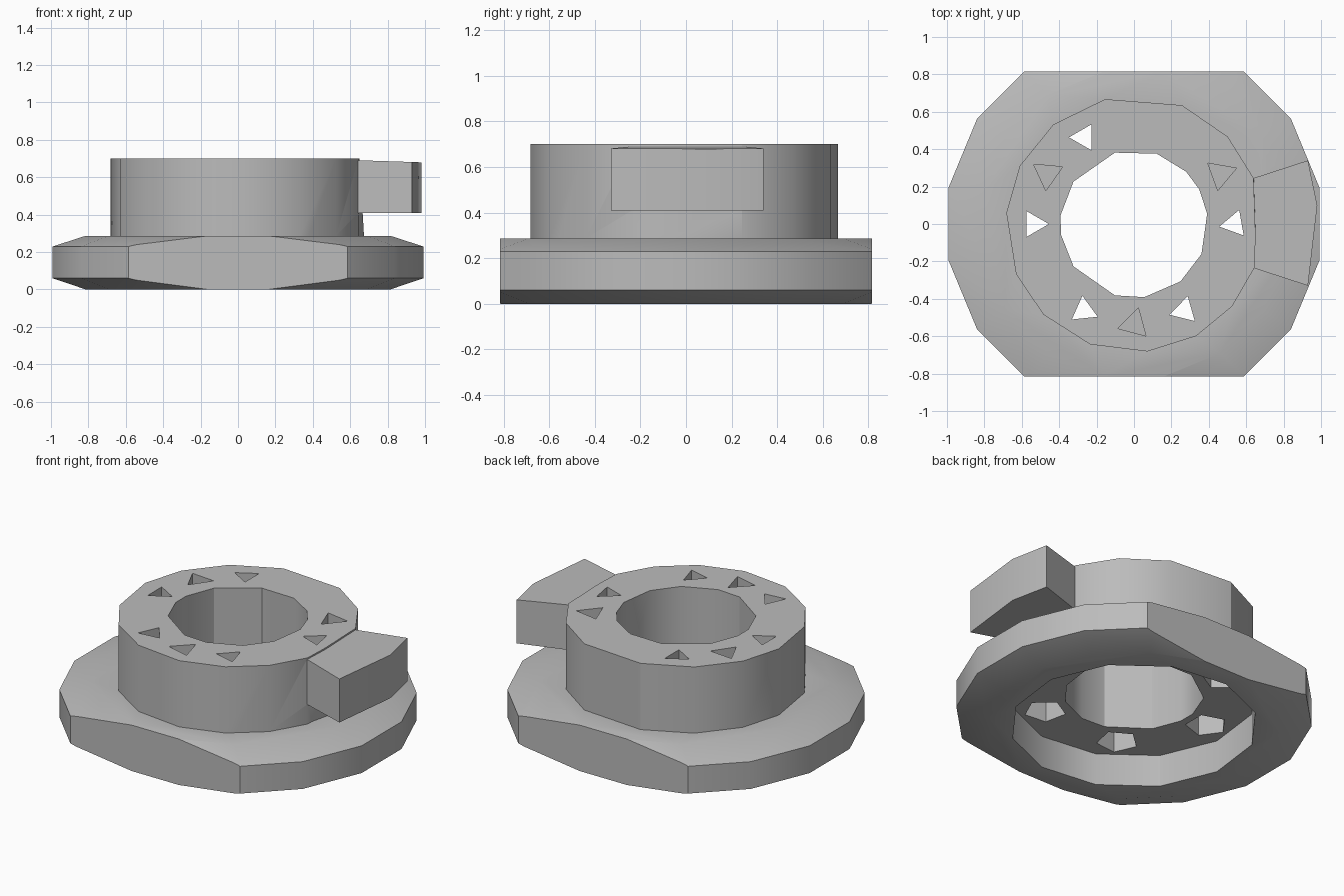
import bpy, bmesh
from math import cos, sin, radians
from mathutils import Vector

cube = bpy.data.objects.get("Cube")
if cube:
    bpy.data.objects.remove(cube)

steel = bpy.data.materials.new("plain_grey")
steel.use_nodes = True
GREY = (0.5, 0.5, 0.5, 1)
steel.diffuse_color = GREY
steel.node_tree.nodes["Principled BSDF"].inputs["Base Color"].default_value = GREY


def ring(angles, r, z, cx=0, cy=0):
    return [Vector((cx + r * cos(radians(a)), cy + r * sin(radians(a)), z)) for a in angles]


def even(n, start=0):
    return [start + 360 * i / n for i in range(n)]


def loft(name, rings, flats=None):
    """Closed solid through equal-sized rings, optionally trimmed at y = +-flats."""
    bm = bmesh.new()
    rows = [[bm.verts.new(p) for p in row] for row in rings]
    n = len(rows[0])
    for low, high in zip(rows, rows[1:]):
        for i in range(n):
            j = (i + 1) % n
            bm.faces.new((low[i], low[j], high[j], high[i]))
    bm.faces.new(rows[0][::-1])
    bm.faces.new(rows[-1])
    if flats:
        for side in (-1, 1):
            cut = bmesh.ops.bisect_plane(
                bm, geom=bm.verts[:] + bm.edges[:] + bm.faces[:],
                plane_co=(0, side * flats, 0), plane_no=(0, side, 0), clear_outer=True)
            rim = [e for e in cut["geom_cut"] if isinstance(e, bmesh.types.BMEdge)]
            bmesh.ops.contextual_create(bm, geom=rim)
    bmesh.ops.recalc_face_normals(bm, faces=bm.faces)
    mesh = bpy.data.meshes.new(name)
    bm.to_mesh(mesh)
    bm.free()
    obj = bpy.data.objects.new(name, mesh)
    bpy.context.collection.objects.link(obj)
    mesh.materials.append(steel)
    return obj


def combine(target, tool, operation):
    tool.hide_render = True
    mod = target.modifiers.new("combine", "BOOLEAN")
    mod.operation, mod.solver, mod.object = operation, "EXACT", tool
    bpy.context.view_layer.objects.active = target
    bpy.ops.object.modifier_apply(modifier=mod.name)
    bpy.data.objects.remove(tool)


# Chamfered round flange with two flat sides
spokes = even(16, 11.25)
body = loft("flanged_hub", [ring(spokes, r, z) for r, z in
                            ((0.83, 0), (1.01, 0.06), (1.01, 0.23), (0.83, 0.287))], flats=0.815)

# Raised neck
neck_angles = [-84, -61, -40, -20, -6, 21, 43, 68, 103, 129, 153, 175, 203, 225, 250]
neck = loft("neck", [ring(neck_angles, 0.685, z) for z in (0.15, 0.7)])
neck.data.vertices[neck_angles.index(-6) + len(neck_angles)].co.x = 0.65
combine(body, neck, "UNION")

# Locating tab on the left side
tab_plan = [(0.5, -0.19), (0.93, -0.33), (0.98, 0.1), (0.93, 0.34), (0.5, 0.2)]
tab = loft("tab", [[Vector((x, y, 0.41)) for x, y in tab_plan],
                   [Vector((x, y, 0.712 - 0.033 * x)) for x, y in tab_plan]])
combine(body, tab, "UNION")

# Recess underneath and central bore
combine(body, loft("recess", [ring(even(12, 8), 0.7, z) for z in (-0.1, 0.2)]), "DIFFERENCE")
bore_angles = [-82, -51, -24, 8, 28, 45, 72, 105, 145, 173, 188, 215, 255]
combine(body, loft("bore", [ring(bore_angles, 0.395, z) for z in (0.1, 0.8)]), "DIFFERENCE")

# Small holes: position around the hub, turn of the triangle, goes right through
holes = [(0, 190, True), (30, -100, False), (120, 180, True), (150, -95, False),
         (180, 0, True), (240, 96, True), (270, 195, False), (300, 76, True)]
for place, turn, through in holes:
    cx, cy = 0.535 * cos(radians(place)), 0.535 * sin(radians(place))
    size, floor = (0.08, 0.4) if through else (0.09, 0.45)
    combine(body, loft("hole", [ring(even(3, turn), size, z, cx, cy) for z in (floor, 0.8)]),
            "DIFFERENCE")
    if through:
        combine(body, loft("counterbore", [ring(even(5, place), 0.12, z, cx, cy)
                                           for z in (0.1, 0.45)]), "DIFFERENCE")

bpy.ops.object.select_all(action="DESELECT")
body.select_set(True)
bpy.context.view_layer.objects.active = body
bpy.ops.object.shade_smooth_by_angle(angle=radians(30))
